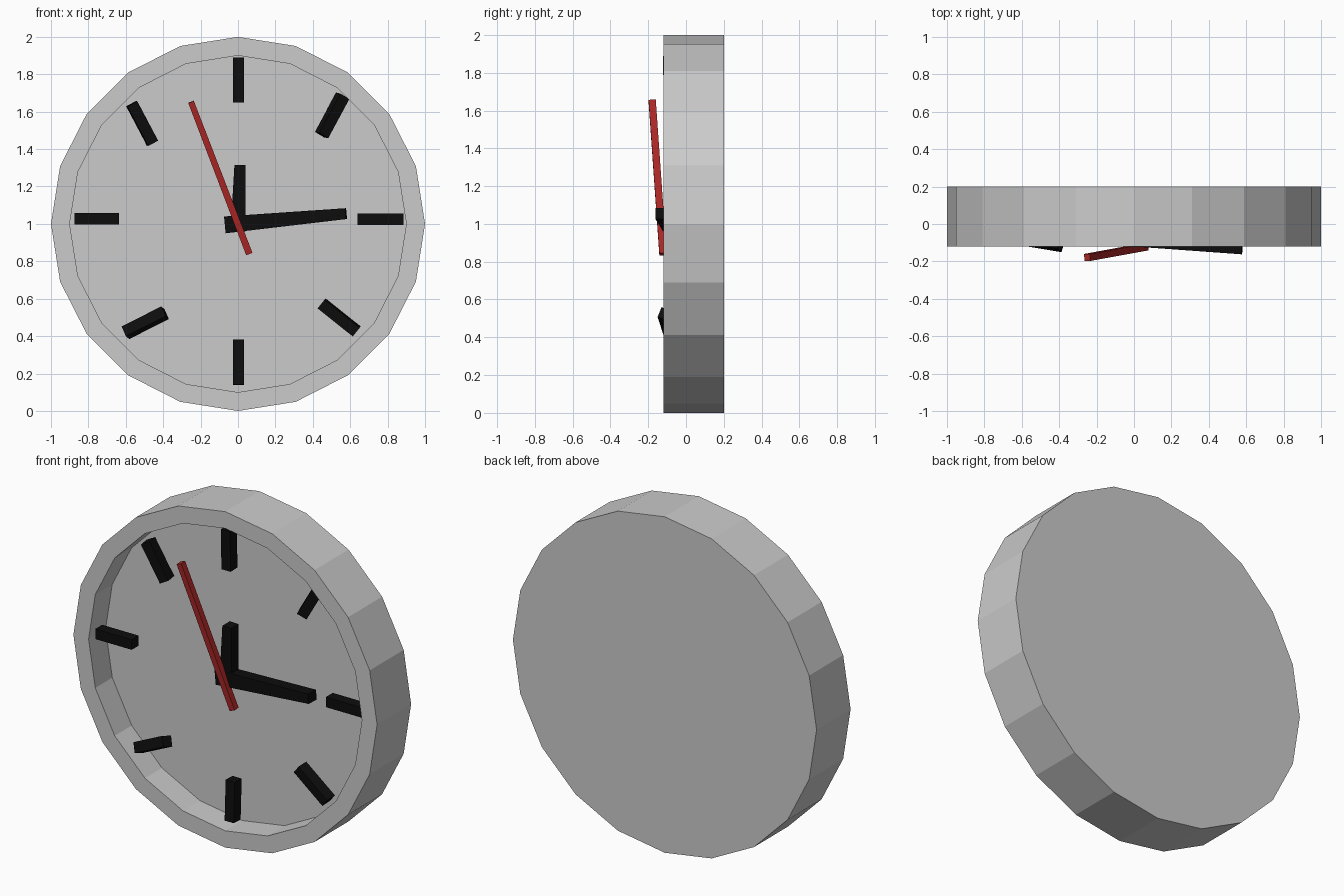
import bpy, bmesh, math
from mathutils import Vector, Matrix

if "Cube" in bpy.data.objects:
    bpy.data.objects.remove(bpy.data.objects["Cube"])


def material(name, rgb):
    m = bpy.data.materials.new(name)
    m.diffuse_color = (*rgb, 1)
    m.use_nodes = True
    m.node_tree.nodes["Principled BSDF"].inputs["Base Color"].default_value = m.diffuse_color
    return m


black = material("black", (0.004, 0.004, 0.004))
red = material("red", (0.4, 0.02, 0.02))


def finish(name, bm, mat=None):
    bmesh.ops.recalc_face_normals(bm, faces=bm.faces)
    me = bpy.data.meshes.new(name)
    bm.to_mesh(me)
    bm.free()
    ob = bpy.data.objects.new(name, me)
    bpy.context.collection.objects.link(ob)
    if mat:
        me.materials.append(mat)
    return ob


def bar(name, p0, p1, w0, w1, thick, mat, roll=0):
    """Tapered box between two end centres, optionally rolled about its length."""
    p0, p1 = Vector(p0), Vector(p1)
    along = (p1 - p0).normalized()
    side = along.cross(Vector((0, 1, 0))).normalized()
    side = Matrix.Rotation(math.radians(roll), 3, along) @ side
    depth = side.cross(along)
    bm = bmesh.new()
    ends = []
    for p, w in ((p0, w0), (p1, w1)):
        ends.append([bm.verts.new(p + side * w / 2 * a + depth * thick / 2 * b)
                     for a, b in ((-1, -1), (1, -1), (1, 1), (-1, 1))])
    bm.faces.new(ends[0])
    bm.faces.new(ends[1])
    for i in range(4):
        j = (i + 1) % 4
        bm.faces.new((ends[0][i], ends[0][j], ends[1][j], ends[1][i]))
    return finish(name, bm, mat)


# case: 20-sided disc with a recessed dial
SIDES = 20
bm = bmesh.new()
rings = []
for r, y in ((1, 0.2), (1, -0.12), (0.9, -0.12), (0.9, 0.04)):
    rings.append([bm.verts.new((r * math.cos(math.tau * i / SIDES), y,
                                1 + r * math.sin(math.tau * i / SIDES)))
                  for i in range(SIDES)])
for a, b in zip(rings, rings[1:]):
    for i in range(SIDES):
        j = (i + 1) % SIDES
        bm.faces.new((a[i], a[j], b[j], b[i]))
bm.faces.new(rings[0])
bm.faces.new(rings[-1])
finish("clock_case", bm)

# hour markers: inner end, outer end, roll
markers = [
    ((0.003, -0.085, 1.65), (0.003, -0.09, 1.89), 0),
    ((0.447, -0.025, 1.475), (0.56, 0.0, 1.685), 20),
    ((0.64, -0.055, 1.025), (0.885, -0.055, 1.025), 0),
    ((0.447, -0.055, 0.575), (0.635, -0.055, 0.425), 8),
    ((0.003, -0.045, 0.38), (0.003, -0.055, 0.14), 0),
    ((-0.39, -0.11, 0.525), (-0.602, -0.075, 0.418), 20),
    ((-0.635, -0.06, 1.027), (-0.875, -0.06, 1.027), 0),
    ((-0.457, -0.015, 1.432), (-0.568, -0.035, 1.642), 5),
]
for n, (inner, outer, roll) in enumerate(markers):
    bar(f"hour_marker_{n + 1}", inner, outer, 0.06, 0.06, 0.065, black, roll)

# hands
bar("hour_hand", (0.0, -0.085, 0.96), (0.01, -0.085, 1.315), 0.08, 0.058, 0.07, black)
bar("minute_hand", (-0.068, -0.08, 0.995), (0.578, -0.127, 1.055), 0.09, 0.058, 0.07, black)
bar("second_hand", (0.06, -0.122, 0.84), (-0.251, -0.179, 1.652), 0.036, 0.032, 0.038, red)
